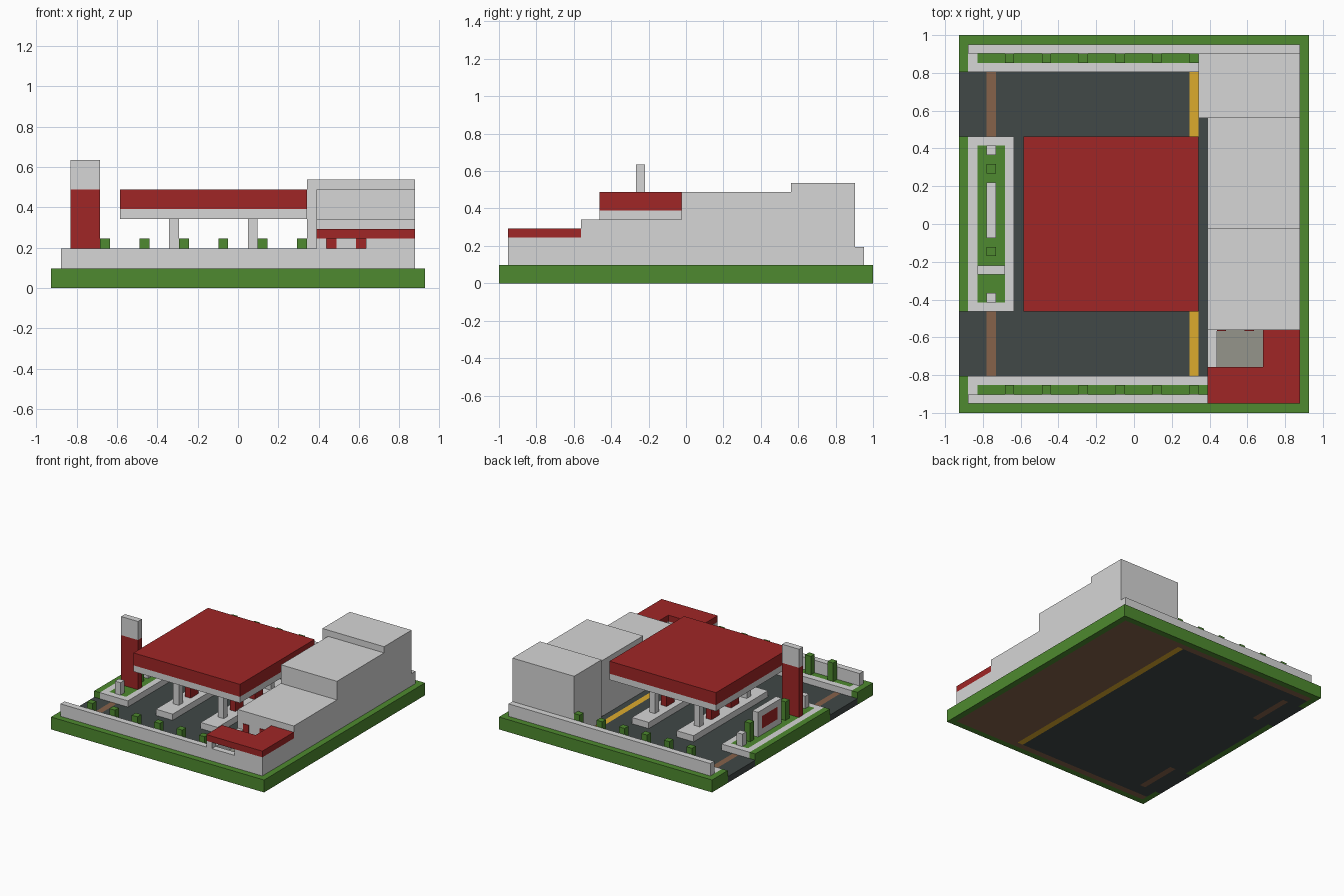
import bpy
import bmesh

UNIT = 2 / 41          # one block of the grid
WIDTH, DEPTH = 38, 41  # footprint in blocks

old = bpy.data.objects.get("Cube")
if old:
    bpy.data.objects.remove(old, do_unlink=True)


def paint(name, red, green, blue):
    mat = bpy.data.materials.new(name)
    mat.use_nodes = True
    colour = (red, green, blue, 1)
    mat.diffuse_color = colour
    shader = next(n for n in mat.node_tree.nodes if n.type == "BSDF_PRINCIPLED")
    shader.inputs["Base Color"].default_value = colour
    shader.inputs["Roughness"].default_value = 0.9
    return mat


grey = paint("light_grey", .67, .67, .67)
crimson = paint("dark_red", .35, .019, .019)
grass = paint("grass_green", .077, .255, .029)
asphalt = paint("asphalt", .052, .065, .063)
earth = paint("earth_brown", .24, .122, .068)
yellow = paint("line_yellow", .72, .41, .027)
paving = paint("paving_grey", .3, .3, .26)


def part(name, mat, *boxes):
    """One object made of boxes, each given as x, y and z ranges in blocks."""
    bm = bmesh.new()
    for xs, ys, zs in boxes:
        cube = bmesh.ops.create_cube(bm, size=1)
        for v in cube["verts"]:
            v.co.x = (xs[v.co.x > 0] - WIDTH / 2) * UNIT
            v.co.y = (ys[v.co.y > 0] - DEPTH / 2) * UNIT
            v.co.z = zs[v.co.z > 0] * UNIT
    mesh = bpy.data.meshes.new(name)
    bm.to_mesh(mesh)
    bm.free()
    mesh.materials.append(mat)
    obj = bpy.data.objects.new(name, mesh)
    bpy.context.collection.objects.link(obj)
    return obj


def flip(span):
    """Mirror a y range front to back."""
    return (DEPTH - span[1], DEPTH - span[0])


def both(xs, ys, zs):
    """A box and its front-to-back mirror image."""
    return [(xs, ys, zs), (xs, flip(ys), zs)]


def ring(xs, ys, zs):
    """A rectangular border one block wide."""
    (a, b), (c, d) = xs, ys
    return [(xs, (c, c + 1), zs), (xs, (d - 1, d), zs),
            ((a, a + 1), (c + 1, d - 1), zs), ((b - 1, b), (c + 1, d - 1), zs)]


# Ground: raised grass edge, sunken asphalt and its markings
ground = (0, 2)
lower, upper = (0, 1), (1, 2)
entrance = (4, 11)
middle = (11, 30)
yard = (2, 39)
bump, line = (3, 4), (25, 26)
part("grass_edge", grass,
     *both((0, WIDTH), (0, 1), ground), ((37, WIDTH), (1, 40), ground),
     *both((0, 1), (1, 4), ground), ((0, 1), middle, ground))
part("wall_footing", earth, *both((1, 26), (1, 2), ground))
part("building_soil", earth, ((27, 37), (1, 40), ground),
     ((26, 27), (1, 40), (0, .5)))
part("drive_entrances", asphalt, *both((0, 3), entrance, lower))
part("forecourt", asphalt,
     *both((4, 25), entrance, lower), ((1, 25), middle, lower),
     *both((1, 25), (2, 4), lower), ((26, 27), yard, (.5, 1)))
part("speed_bumps", earth, *both(bump, entrance, lower))
part("yellow_line", yellow, (line, yard, lower))

# Boundary walls, planters with flush curbs, and bushes
wall = (2, 4)
part("front_wall", grey, ((1, 27), (1, 2), wall))
part("back_wall", grey, ((1, 37), (39, 40), wall))
part("planter_curbs", grey, *both((1, 27), (3, 4), upper), *both((1, 2), (2, 3), upper))
part("planter_lawn", grass, *both((2, 27), (2, 3), upper))
bush = (2, 5)
bushes = []
for x in range(5, 26, 4):
    bushes += both((x, x + 1), (2, 3), bush)
part("planter_bushes", grass, *bushes)

# Roadside island with bollards, bushes and signs
part("island_curb", grey, *ring((1, 6), middle, upper))
part("island_lawn", grass, ((2, 5), (12, 29), upper))
part("island_bollards", grey, *both(bump, (12, 13), wall))
part("island_bushes", grass, (bump, (17, 18), bush), (bump, (26, 27), bush))
part("low_sign_frame", grey,
     (bump, (19, 25), (2, 3)), (bump, (19, 25), (5, 6)),
     (bump, (19, 20), (3, 5)), (bump, (24, 25), (3, 5)))
part("low_sign_panel", crimson, (bump, (20, 24), (3, 5)))
part("tall_sign_base", crimson, ((2, 5), (15, 16), (2, 10)))
part("tall_sign_top", grey, ((2, 5), (15, 16), (10, 13)))

# Pump islands, columns and canopy
islands, columns, pumps = [], [], []
for x in (12, 20):
    across = (x, x + 1)
    islands.append(((x - 1, x + 2), middle, upper))
    columns += both(across, (14, 15), (2, 7))
    pumps += both(across, (17, 19), (2, 5))
part("pump_islands", grey, *islands)
part("canopy_columns", grey, *columns)
part("pumps", crimson, *pumps)
part("canopy_soffit", grey, ((7, 26), middle, (7, 8)))
part("canopy_roof", crimson, ((7, 26), middle, (8, 10)))

# Stepped shop building
shop = (27, 37)
part("shop_rear", grey, ((26, 37), (32, 39), (1, 11)))
part("shop_middle", grey, (shop, (20, 32), (1, 10)))
part("shop_front", grey, (shop, (9, 20), (1, 7)))

# Covered patio at the front corner
part("patio_floor", paving, ((28, 33), (2, 9), (2, 2.1)))
part("patio_low_walls", grey,
     ((27, 32), (1, 2), wall), ((27, 28), (2, 9), (1, 4)))
part("patio_corner_post", grey, ((27, 28), (1, 2), (4, 5)))
part("patio_side_room", grey,
     ((32, 37), (1, 5), (2, 5)), ((33, 37), (5, 9), (2, 5)))
part("patio_doors", crimson,
     *[((x, x + 1), (8.9, 9), (2, 5)) for x in (28, 31)])
part("patio_roof", crimson,
     (shop, (1, 5), (5, 6)), ((33, 37), (5, 9), (5, 6)))
